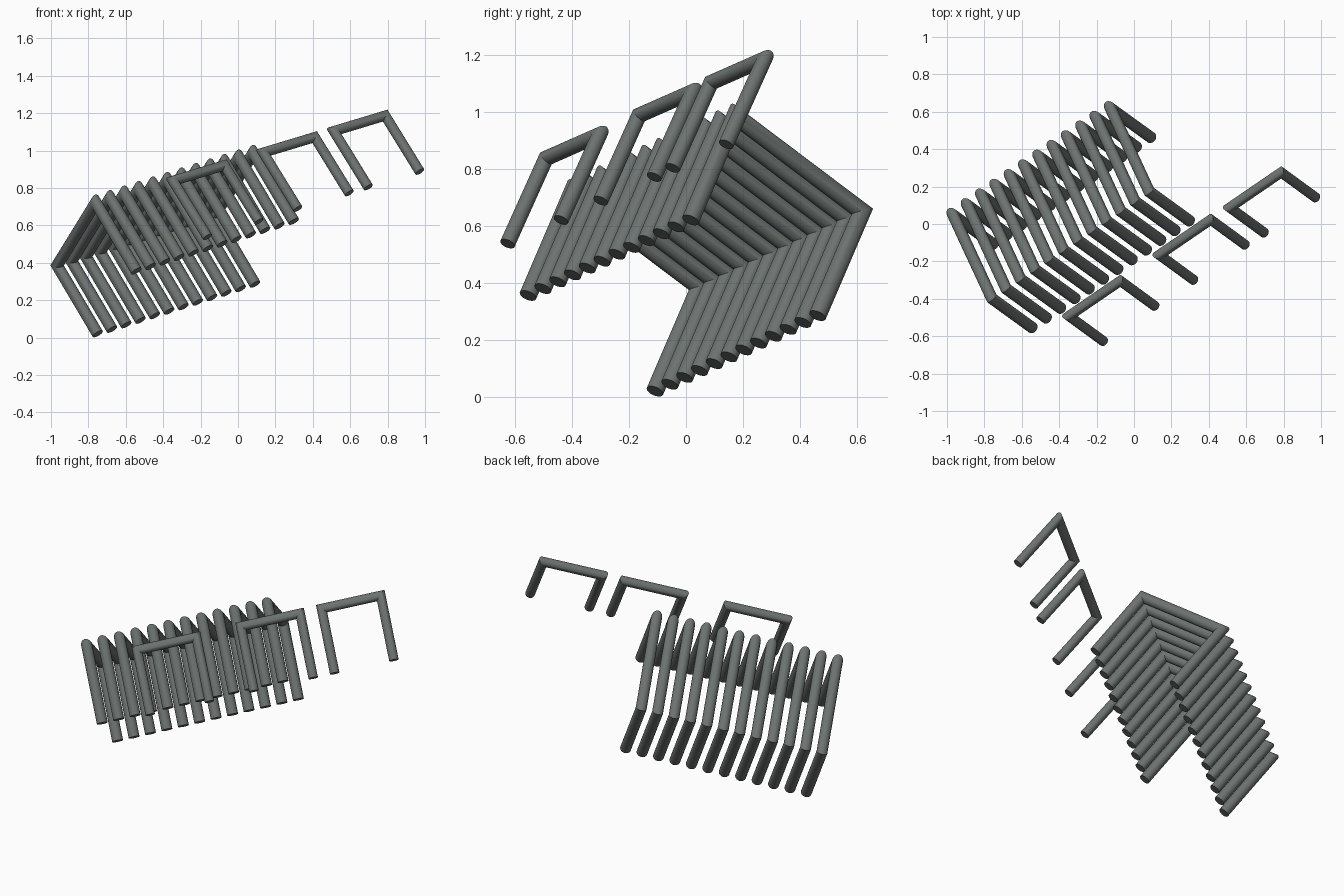
import bpy, bmesh, math
from mathutils import Vector

cube = bpy.data.objects.get("Cube")
if cube:
    bpy.data.objects.remove(cube, do_unlink=True)

SIDES = 32

# One grey steel colour
steel = bpy.data.materials.new("grey_steel")
steel.use_nodes = True
colour = (0.15, 0.17, 0.16, 1)
steel.diffuse_color = colour
steel.node_tree.nodes["Principled BSDF"].inputs["Base Color"].default_value = colour


def hoop_mesh(name, span, leg, radius):
    """Square-cornered hoop: two parallel legs joined by a straight bar, mitred."""
    span, leg = Vector(span), Vector(leg)
    path = [leg, Vector(), span, span + leg]
    normal = span.cross(leg).normalized()
    dirs = [(b - a).normalized() for a, b in zip(path, path[1:])]
    bm = bmesh.new()
    rings = []
    for i, point in enumerate(path):
        before, after = dirs[max(i - 1, 0)], dirs[min(i, 2)]
        across = normal.cross(before + after).normalized()
        across /= across.dot(normal.cross(after))
        ring = []
        for k in range(SIDES):
            a = math.tau * k / SIDES
            ring.append(bm.verts.new(point + radius * (math.cos(a) * normal + math.sin(a) * across)))
        rings.append(ring)
    for lower, upper in zip(rings, rings[1:]):
        for k in range(SIDES):
            j = (k + 1) % SIDES
            bm.faces.new((lower[k], lower[j], upper[j], upper[k]))
    bm.faces.new(rings[0])
    bm.faces.new(rings[-1])
    bmesh.ops.recalc_face_normals(bm, faces=bm.faces)
    mesh = bpy.data.meshes.new(name)
    bm.to_mesh(mesh)
    bm.free()
    mesh.materials.append(steel)
    return mesh


def place(name, mesh, location):
    obj = bpy.data.objects.new(name, mesh)
    obj.location = location
    bpy.context.collection.objects.link(obj)
    return obj


# Row of large hoops standing side by side
large = hoop_mesh("large_hoop", (0.207, -0.446, 0.336), (0.217, -0.157, -0.366), 0.031)
start, step = Vector((-0.967, 0.048, 0.386)), Vector((0.0765, 0.0519, 0.0241))
parts = [place(f"large_hoop_{i + 1}", large, start + step * i) for i in range(12)]

# Three small hoops spread in front of the row, turned along it
small = hoop_mesh("small_hoop", (0.275, 0.188, 0.083), (0.185, -0.135, -0.3), 0.027)
for i, spot in enumerate([(-0.348, -0.492, 0.838), (0.135, -0.165, 0.989), (0.512, 0.088, 1.104)]):
    parts.append(place(f"small_hoop_{i + 1}", small, spot))

# Smooth tubes with sharp mitres and ends
for obj in parts:
    obj.select_set(True)
bpy.context.view_layer.objects.active = parts[0]
bpy.ops.object.shade_smooth_by_angle(angle=math.radians(30))
